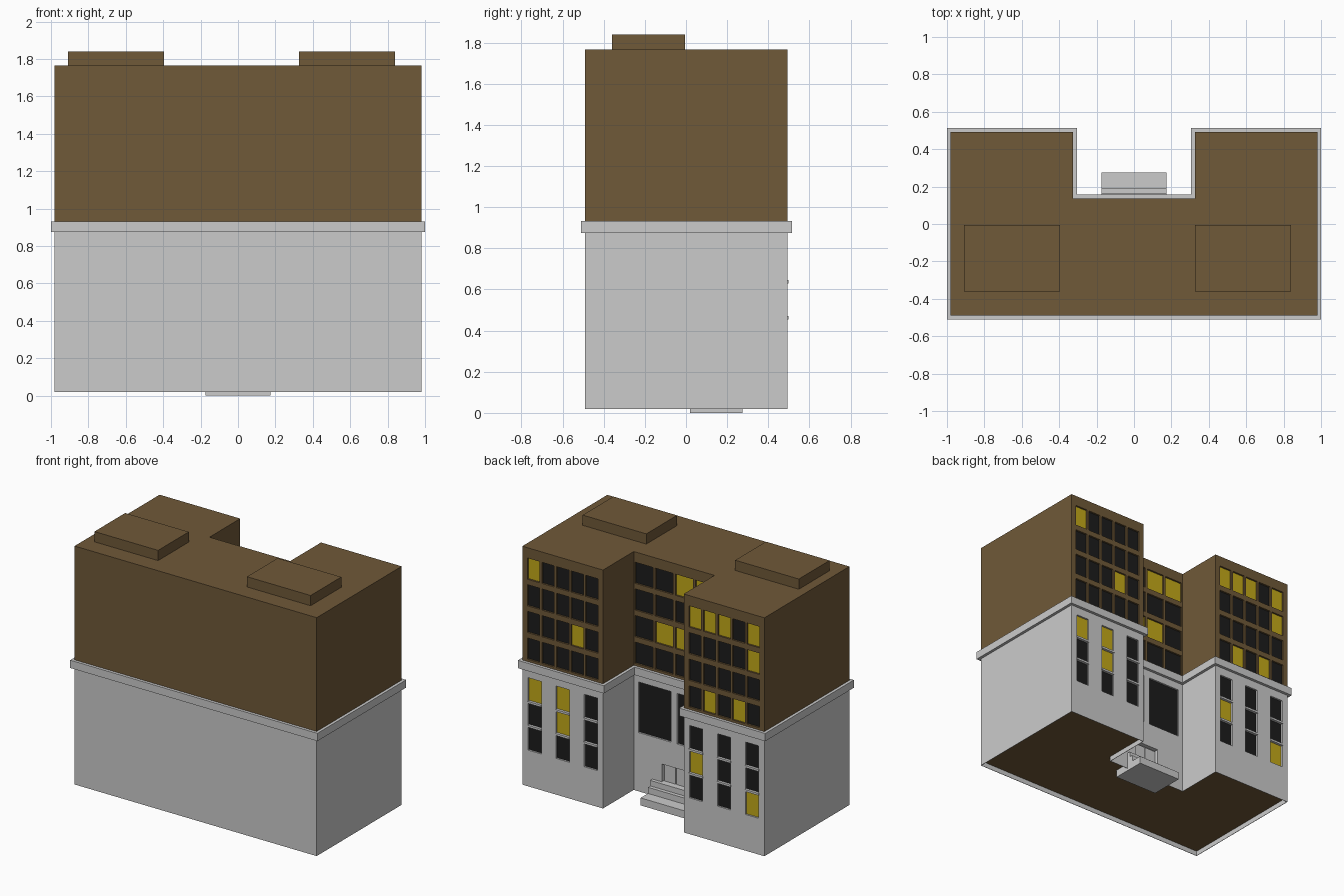
import bpy, bmesh

if "Cube" in bpy.data.objects:
    bpy.data.objects.remove(bpy.data.objects["Cube"])

def material(name, rgb):
    m = bpy.data.materials.new(name)
    m.diffuse_color = (*rgb, 1)
    m.use_nodes = True
    m.node_tree.nodes["Principled BSDF"].inputs["Base Color"].default_value = m.diffuse_color
    return m

BROWN = material("brown", (0.16, 0.10, 0.04))
LIT = material("lit_yellow", (0.55, 0.40, 0.01))
DARK = material("dark_glass", (0.012, 0.012, 0.012))

def finish(name, bm, mat=None):
    bmesh.ops.recalc_face_normals(bm, faces=bm.faces)
    me = bpy.data.meshes.new(name)
    bm.to_mesh(me)
    bm.free()
    ob = bpy.data.objects.new(name, me)
    bpy.context.collection.objects.link(ob)
    if mat:
        me.materials.append(mat)
    return ob

def add_box(bm, x0, x1, y0, y1, z0, z1):
    vs = bmesh.ops.create_cube(bm, size=1)["verts"]
    for v in vs:
        v.co.x = x1 if v.co.x > 0 else x0
        v.co.y = y1 if v.co.y > 0 else y0
        v.co.z = z1 if v.co.z > 0 else z0

def boxes(name, items, mat=None):
    bm = bmesh.new()
    for b in items:
        add_box(bm, *b)
    return finish(name, bm, mat)

def prism(name, d, z0, z1, mat=None):
    # U-shaped plan, grown outward by d
    X, F, B, R, N = 0.98 + d, -0.49 - d, 0.493 + d, 0.327 - d, 0.137 + d
    pts = [(-X, F), (X, F), (X, B), (R, B), (R, N), (-R, N), (-R, B), (-X, B)]
    bm = bmesh.new()
    face = bm.faces.new([bm.verts.new((x, y, z0)) for x, y in pts])
    ext = bmesh.ops.extrude_face_region(bm, geom=[face])["geom"]
    for v in ext:
        if isinstance(v, bmesh.types.BMVert):
            v.co.z = z1
    return finish(name, bm, mat)

def cut(ob, cutter):
    m = ob.modifiers.new("openings", "BOOLEAN")
    m.operation = "DIFFERENCE"
    m.solver = "EXACT"
    m.object = cutter
    cutter.hide_render = True
    cutter.hide_set(True)

WING, COURT = 0.493, 0.137
DEPTH = 0.015

# window layout: (x centre, z centre, width, height, wall y, lit)
upper, lower = [], []
rows = [1.612, 1.417, 1.222, 1.027]
lit_right = {(0, 0), (2, 3)}
lit_left = {(0, 0), (0, 1), (0, 2), (0, 4), (1, 4), (3, 1), (3, 3)}
lit_court = {(0, 2), (0, 3), (2, 1), (2, 2)}
for r, z in enumerate(rows):
    for c in range(5):
        upper.append((0.89 - 0.118 * c, z, 0.1, 0.155, WING, (r, c) in lit_right))
        upper.append((-0.418 - 0.118 * c, z, 0.1, 0.155, WING, (r, c) in lit_left))
    for c in range(4):
        upper.append((0.2445 - 0.163 * c, z, 0.145, 0.155, COURT, (r, c) in lit_court))
lit_low_right = {(0, 0), (0, 1), (1, 1)}
lit_low_left = {(1, 0), (2, 2)}
for r, (z0, z1) in enumerate([(0.645, 0.815), (0.47, 0.63), (0.285, 0.455)]):
    for c in range(3):
        zc, h = (z0 + z1) / 2, z1 - z0
        lower.append((0.88 - 0.227 * c, zc, 0.107, h, WING, (r, c) in lit_low_right))
        lower.append((-0.426 - 0.227 * c, zc, 0.107, h, WING, (r, c) in lit_low_left))
for s in (1, -1):
    lower.append((s * 0.157, 0.635, 0.265, 0.37, COURT, False))

def opening(w, y0, y1):
    x, z, wd, h, y, _ = w
    return (x - wd / 2, x + wd / 2, y + y0, y + y1, z - h / 2, z + h / 2)

# main masses
lower_body = prism("lower_storeys", 0, 0.02, 0.88)
upper_body = prism("upper_storeys", 0, 0.925, 1.765, BROWN)
prism("stone_ledge", 0.021, 0.875, 0.932)

# window and door openings
door = (-0.1, 0.1, COURT - 0.03, COURT + 0.05, 0.14, 0.27)
cut(upper_body, boxes("upper_cutter", [opening(w, -DEPTH, 0.05) for w in upper]))
cut(lower_body, boxes("lower_cutter", [opening(w, -DEPTH, 0.05) for w in lower] + [door]))

# recessed brown underside
cut(lower_body, prism("underside_cutter", -0.003, -0.05, 0.062))
prism("underside_floor", -0.003, 0.056, 0.061, BROWN)

# glass panes
panes = upper + lower
boxes("dark_windows", [opening(w, -DEPTH - 0.002, -DEPTH + 0.002) for w in panes if not w[5]], DARK)
boxes("lit_windows", [opening(w, -DEPTH - 0.002, -DEPTH + 0.002) for w in panes if w[5]], LIT)

# sills between the lower wing windows
sills = []
for x in [s * (0.426 + 0.227 * c) for s in (1, -1) for c in range(3)]:
    for z in (0.455, 0.63):
        sills.append((x - 0.056, x + 0.056, 0.478, 0.499, z, z + 0.015))
boxes("window_sills", sills)

# double door and entrance steps
boxes("double_door", [(-0.092, -0.003, 0.10, 0.115, 0.14, 0.262),
                      (0.003, 0.092, 0.10, 0.115, 0.14, 0.262)])
boxes("entrance_steps", [(-0.175, 0.175, 0.02, 0.275, 0, 0.055),
                         (-0.175, 0.175, 0.08, 0.19, 0.055, 0.10),
                         (-0.175, 0.175, 0.08, 0.163, 0.10, 0.14)])

# roof boxes
boxes("roof_boxes", [(x, x + 0.515, -0.36, -0.005, 1.76, 1.84) for x in (-0.91, 0.325)], BROWN)
